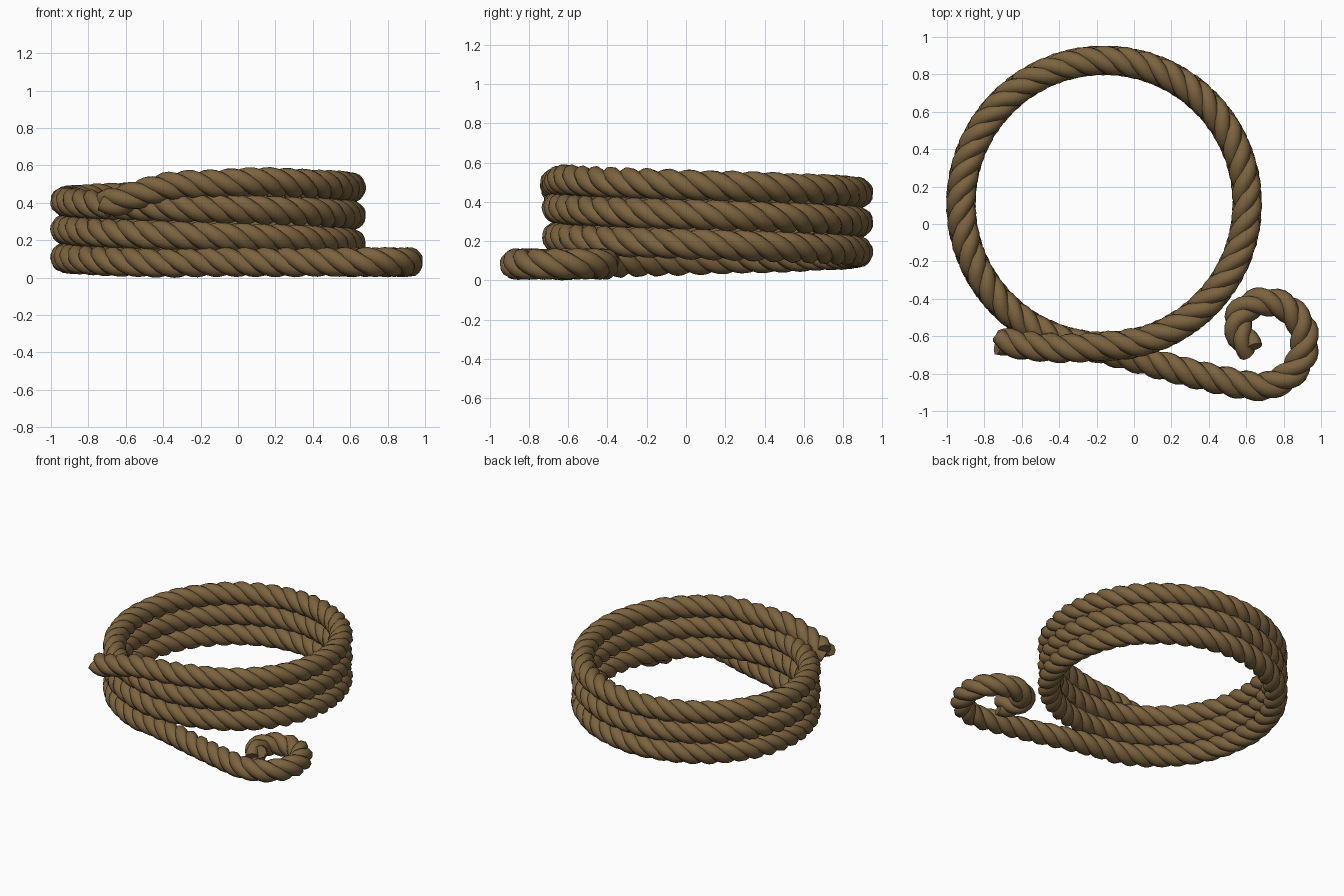
import bpy
import math
from mathutils import Vector

default = bpy.data.objects.get("Cube")
if default:
    bpy.data.objects.remove(default)

CENTRE = Vector((-0.16, 0.11, 0))
COIL_RADIUS = 0.765
RISE = 0.15           # height gained per turn
STRANDS = 3
STRAND_RADIUS = 0.044
STRAND_OFFSET = 0.037
TWIST_LENGTH = 0.33   # rope length per full twist
STEP = TWIST_LENGTH / 14


def coil_point(turn):
    """Point on the coil, running clockwise from the front."""
    a = -math.pi / 2 - turn * math.tau
    return CENTRE + Vector((COIL_RADIUS * math.cos(a), COIL_RADIUS * math.sin(a),
                            0.07 + RISE * turn))


def smooth_path(points, divisions=24):
    """Catmull-Rom curve through the points."""
    ext = [2 * points[0] - points[1]] + points + [2 * points[-1] - points[-2]]
    out = []
    for p0, p1, p2, p3 in zip(ext, ext[1:], ext[2:], ext[3:]):
        for i in range(divisions):
            t = i / divisions
            out.append(0.5 * (2 * p1 + (p2 - p0) * t
                              + (2 * p0 - 5 * p1 + 4 * p2 - p3) * t ** 2
                              + (3 * p1 - p0 - 3 * p2 + p3) * t ** 3))
    return out + [points[-1]]


def resample(points, step):
    """Evenly spaced points along a polyline."""
    out, travelled, target = [], 0.0, 0.0
    for a, b in zip(points, points[1:]):
        length = (b - a).length
        while target <= travelled + length:
            out.append(a.lerp(b, (target - travelled) / length))
            target += step
        travelled += length
    return out


# Rope centre line: curled tail, stacked coil, loose upper end
tail = [Vector((x, y, 0.083)) for x, y in (
    (0.63, -0.67), (0.57, -0.6), (0.555, -0.51), (0.61, -0.44), (0.71, -0.415),
    (0.82, -0.45), (0.9, -0.55), (0.91, -0.67), (0.86, -0.78), (0.76, -0.85),
    (0.64, -0.868), (0.4, -0.82), (0.2, -0.77), (0, -0.715), (-0.2, -0.665))]
coil = [coil_point(0.05 + 2.9 * i / 70) for i in range(71)]
loose_end = [Vector(p) for p in (
    (-0.13, -0.65, 0.5), (-0.35, -0.665, 0.49), (-0.52, -0.655, 0.45),
    (-0.64, -0.64, 0.41), (-0.73, -0.62, 0.39))]
path = resample(smooth_path(tail + coil + loose_end), STEP)

# Brown fibre
fibre = bpy.data.materials.new("brown_fibre")
fibre.use_nodes = True
colour = (0.2, 0.125, 0.05, 1)
fibre.diffuse_color = colour
shader = fibre.node_tree.nodes["Principled BSDF"]
shader.inputs["Base Color"].default_value = colour
shader.inputs["Roughness"].default_value = 0.9


def add_strand(index):
    """One strand wound around the centre line."""
    curve = bpy.data.curves.new(f"rope_strand_{index + 1}", "CURVE")
    curve.dimensions = "3D"
    curve.bevel_depth = STRAND_RADIUS
    curve.bevel_resolution = 2
    curve.use_fill_caps = True
    spline = curve.splines.new("POLY")
    spline.points.add(len(path) - 1)
    for i, centre in enumerate(path):
        ahead = path[min(i + 1, len(path) - 1)] - path[max(i - 1, 0)]
        ahead.normalize()
        side = Vector((0, 0, 1)).cross(ahead).normalized()
        up = ahead.cross(side)
        a = math.tau * (i * STEP / TWIST_LENGTH + index / STRANDS)
        p = centre + STRAND_OFFSET * (side * math.cos(a) + up * math.sin(a))
        spline.points[i].co = (*p, 1)
    strand = bpy.data.objects.new(curve.name, curve)
    bpy.context.collection.objects.link(strand)
    curve.materials.append(fibre)
    return strand


strands = [add_strand(i) for i in range(STRANDS)]
bpy.ops.object.select_all(action="DESELECT")
for strand in strands:
    strand.select_set(True)
bpy.context.view_layer.objects.active = strands[0]
bpy.ops.object.convert(target="MESH")
bpy.ops.object.shade_smooth_by_angle(angle=math.radians(50))
